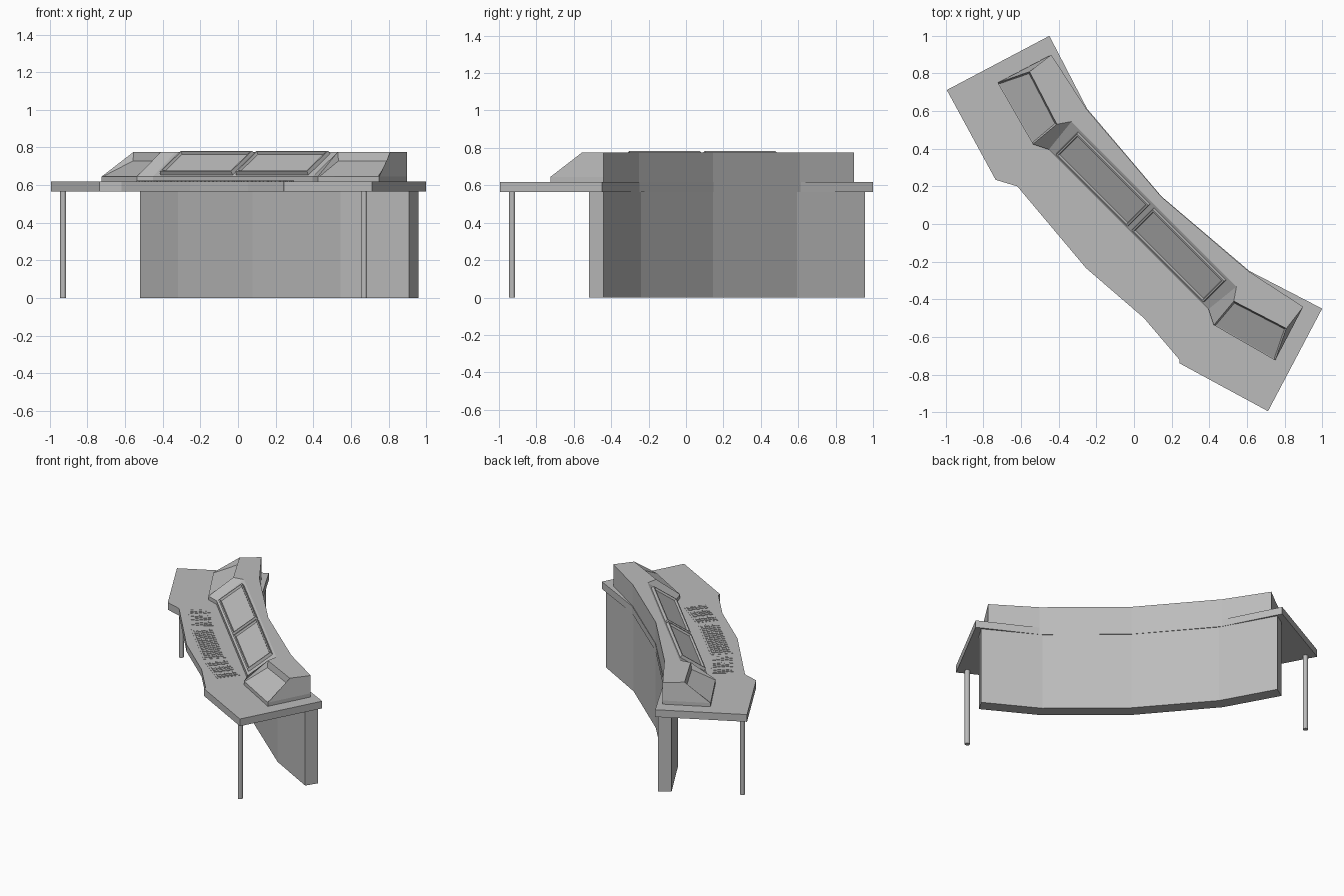
import bpy, bmesh, math
from mathutils import Matrix, Vector

cube = bpy.data.objects.get("Cube")
if cube:
    bpy.data.objects.remove(cube)

grey = bpy.data.materials.new("plain_grey")
grey.use_nodes = True
grey.diffuse_color = (0.5, 0.5, 0.5, 1)
grey.node_tree.nodes["Principled BSDF"].inputs["Base Color"].default_value = (0.5, 0.5, 0.5, 1)

# The desk is built lengthwise along x, then turned to stand diagonally
TURN = Matrix.Rotation(math.radians(-45), 4, "Z")
DESK_BASE, DESK_TOP = 0.565, 0.618


def finish(name, bm):
    bmesh.ops.recalc_face_normals(bm, faces=bm.faces)
    bm.transform(TURN)
    mesh = bpy.data.meshes.new(name)
    bm.to_mesh(mesh)
    bm.free()
    mesh.materials.append(grey)
    obj = bpy.data.objects.new(name, mesh)
    bpy.context.collection.objects.link(obj)
    return obj


def loft(bm, rings):
    """Skin a stack of (outline, height) rings; return the wall faces per layer."""
    loops = [[bm.verts.new((x, y, z)) for x, y in pts] for pts, z in rings]
    walls = []
    for low, high in zip(loops, loops[1:]):
        n = len(low)
        walls.append([bm.faces.new((low[i], low[(i + 1) % n], high[(i + 1) % n], high[i]))
                      for i in range(n)])
    bm.faces.new(loops[0][::-1])
    bm.faces.new(loops[-1])
    return walls


def mirrored(half):
    """Close an outline given from the back centre round its left half."""
    return half + [(-x, y) for x, y in reversed(half) if x != 0]


def box(bm, size, matrix):
    made = bmesh.ops.create_cube(bm, size=1, matrix=matrix @ Matrix.Diagonal((*size, 1)))
    return made["verts"]


# Angled desktop
desktop = [(0, 0.207), (-0.61, 0.257), (-1.025, 0.389), (-1.207, -0.2),
           (-0.686, -0.354), (-0.58, -0.297), (-0.014, -0.346), (0.391, -0.316),
           (0.679, -0.339), (0.696, -0.352), (1.207, -0.2), (1.025, 0.389), (0.61, 0.257)]
bm = bmesh.new()
loft(bm, [(desktop, DESK_BASE), (desktop, DESK_TOP)])
finish("desktop", bm)

# Thick bent back panel
panel = mirrored([(0, 0.205), (-0.59, 0.25), (-0.99, 0.365), (-1.011, 0.276),
                  (-0.61, 0.16), (0, 0.11)])
bm = bmesh.new()
loft(bm, [(panel, 0), (panel, DESK_BASE)])
finish("back_panel", bm)

# Thin round legs under the front corners
for name, side in (("right_leg", -1), ("left_leg", 1)):
    bm = bmesh.new()
    bmesh.ops.create_cone(bm, cap_ends=True, segments=12, radius1=0.017, radius2=0.017,
                          depth=DESK_BASE,
                          matrix=Matrix.Translation((side * 1.131, -0.184, DESK_BASE / 2)))
    finish(name, bm)

# Raised console with sloping front
back = [(0, 0.205), (-0.61, 0.253), (-0.947, 0.325)]
foot = mirrored(back + [(-1.043, 0.018), (-0.68, -0.08), (-0.6, -0.04)])
crown = mirrored(back + [(-0.965, 0.18), (-0.665, 0.085), (-0.62, 0.15)])
bm = bmesh.new()
walls = loft(bm, [(foot, DESK_TOP), (foot, 0.645), (crown, 0.776)])
# Sunken screens in the two wings, deepest at the rear
wings = [f for f in walls[1]
         if abs(f.calc_center_median().x) > 0.7 and f.calc_center_median().y < 0.1]
bmesh.ops.recalc_face_normals(bm, faces=bm.faces)
for face in wings:
    bmesh.ops.inset_individual(bm, faces=[face], thickness=0.012)
    middle = face.calc_center_median().z
    walls_top = [v for v in face.verts if v.co.z > middle]
    copies = bmesh.ops.extrude_discrete_faces(bm, faces=[])["faces"]
    for v in walls_top:
        v.co.z -= 0.042
    for v in face.verts:
        if v not in walls_top:
            v.co.z -= 0.003
finish("console", bm)

# Two framed monitors lying on the centre slope
tilt = math.atan2(0.131, 0.19)
for name, x in (("right_monitor", -0.285), ("left_monitor", 0.285)):
    bm = bmesh.new()
    place = Matrix.Translation((x, 0.055, 0.711)) @ Matrix.Rotation(tilt, 4, "X")
    verts = box(bm, (0.55, 0.205, 0.04), Matrix.Identity(4))
    bm.normal_update()
    front = max(bm.faces, key=lambda f: f.calc_center_median().z)
    for v in front.verts:
        v.co.x *= 0.975
        v.co.y *= 0.94
    bmesh.ops.inset_individual(bm, faces=[front], thickness=0.012)
    bmesh.ops.inset_individual(bm, faces=[front], thickness=0.006, depth=-0.014)
    bm.transform(place)
    finish(name, bm)


# Thin key plates covered in low keys
def keypad(name, x, y, angle, size, rows, cols, skip=()):
    bm = bmesh.new()
    place = Matrix.Translation((x, y, DESK_TOP)) @ Matrix.Rotation(math.radians(angle), 4, "Z")
    width, depth = size
    box(bm, (width, depth, 0.003), place)
    dx, dy = width * 0.92 / cols, depth * 0.88 / rows
    for r in range(rows):
        shift = 0.25 * dx * (r % 2)
        for c in range(cols):
            if c in skip:
                continue
            spot = Vector(((c - (cols - 1) / 2) * dx + shift, (r - (rows - 1) / 2) * dy, 0.003))
            box(bm, (dx * 0.78, dy * 0.74, 0.005), place @ Matrix.Translation(spot))
    finish(name, bm)


keypad("main_keyboard", 0, -0.2, 0, (0.48, 0.15), 5, 15)
keypad("right_keypad", -0.41, -0.178, -8, (0.26, 0.16), 5, 9, skip=(2, 6))
keypad("left_keypad", 0.41, -0.178, 8, (0.26, 0.16), 5, 9, skip=(2, 6))
